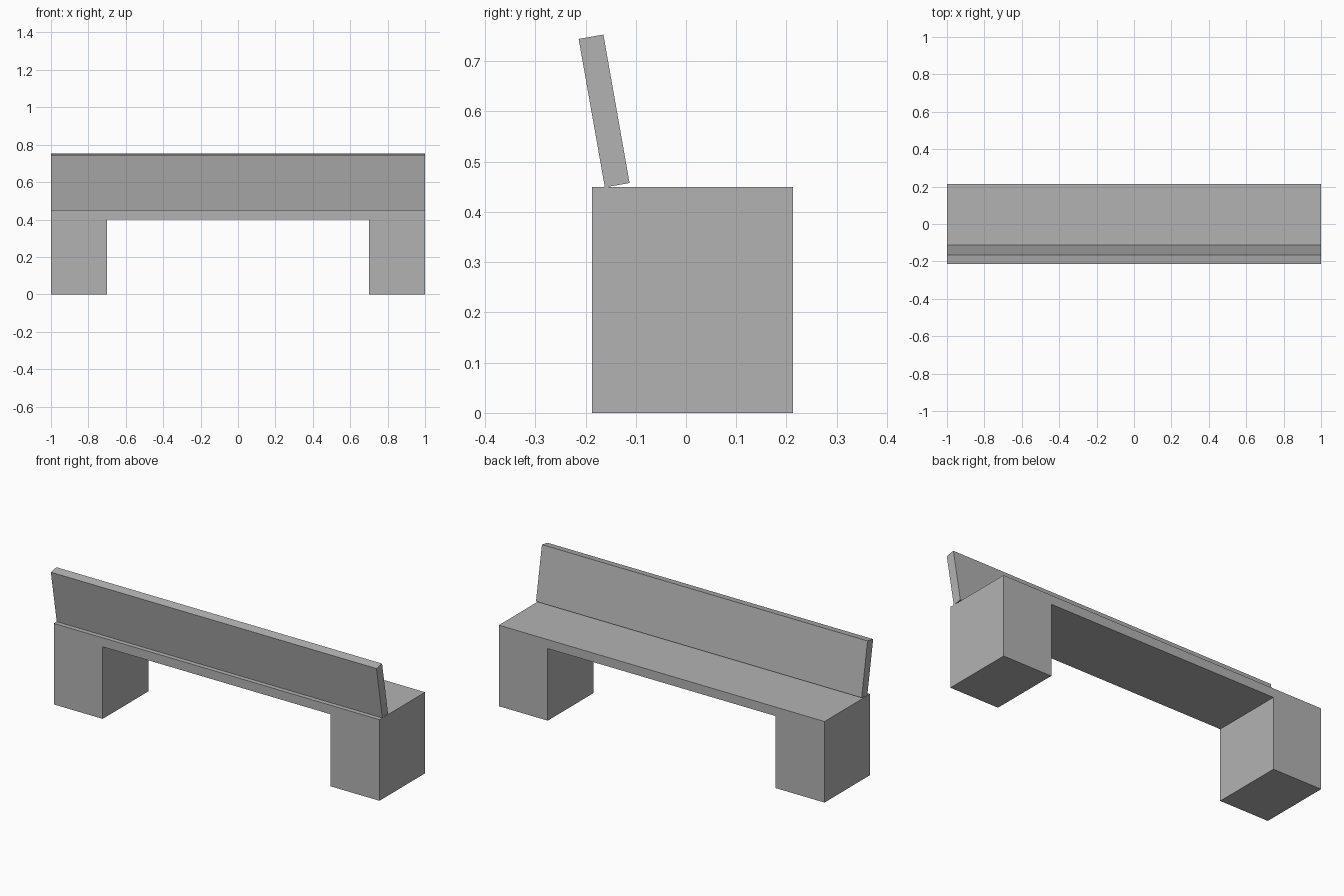
import bpy
import bmesh
import math

cube = bpy.data.objects.get("Cube")
if cube:
    bpy.data.objects.remove(cube, do_unlink=True)

WIDTH, DEPTH = 2.0, 0.40
SEAT_TOP, SEAT_THICK, LEG_WIDTH = 0.45, 0.05, 0.30
BODY_Y = 0.013

# Plain grey finish
grey = bpy.data.materials.new("plain_grey")
grey.use_nodes = True
colour = (0.45, 0.45, 0.45, 1)
grey.diffuse_color = colour
grey.node_tree.nodes["Principled BSDF"].inputs["Base Color"].default_value = colour


def add_object(name, bm):
    bmesh.ops.recalc_face_normals(bm, faces=bm.faces)
    mesh = bpy.data.meshes.new(name)
    bm.to_mesh(mesh)
    bm.free()
    mesh.materials.append(grey)
    obj = bpy.data.objects.new(name, mesh)
    bpy.context.scene.collection.objects.link(obj)
    return obj


# Seat and legs: one bridge-shaped profile, extruded front to back
half, inner, under = WIDTH / 2, WIDTH / 2 - LEG_WIDTH, SEAT_TOP - SEAT_THICK
right_side = [(half, SEAT_TOP), (half, 0), (inner, 0), (inner, under)]
profile = right_side + [(-x, z) for x, z in reversed(right_side)]
bm = bmesh.new()
face = bm.faces.new([bm.verts.new((x, -DEPTH / 2, z)) for x, z in profile])
extruded = bmesh.ops.extrude_face_region(bm, geom=[face])["geom"]
moved = [v for v in extruded if isinstance(v, bmesh.types.BMVert)]
bmesh.ops.translate(bm, verts=moved, vec=(0, DEPTH, 0))
add_object("seat_and_legs", bm).location.y = BODY_Y

# Backrest: a leaning board standing on the seat
bm = bmesh.new()
bmesh.ops.create_cube(bm, size=1)
bmesh.ops.scale(bm, verts=bm.verts, vec=(WIDTH, 0.05, 0.30))
backrest = add_object("backrest", bm)
backrest.location = (0, -0.163, 0.601)
backrest.rotation_euler.x = math.radians(10)
